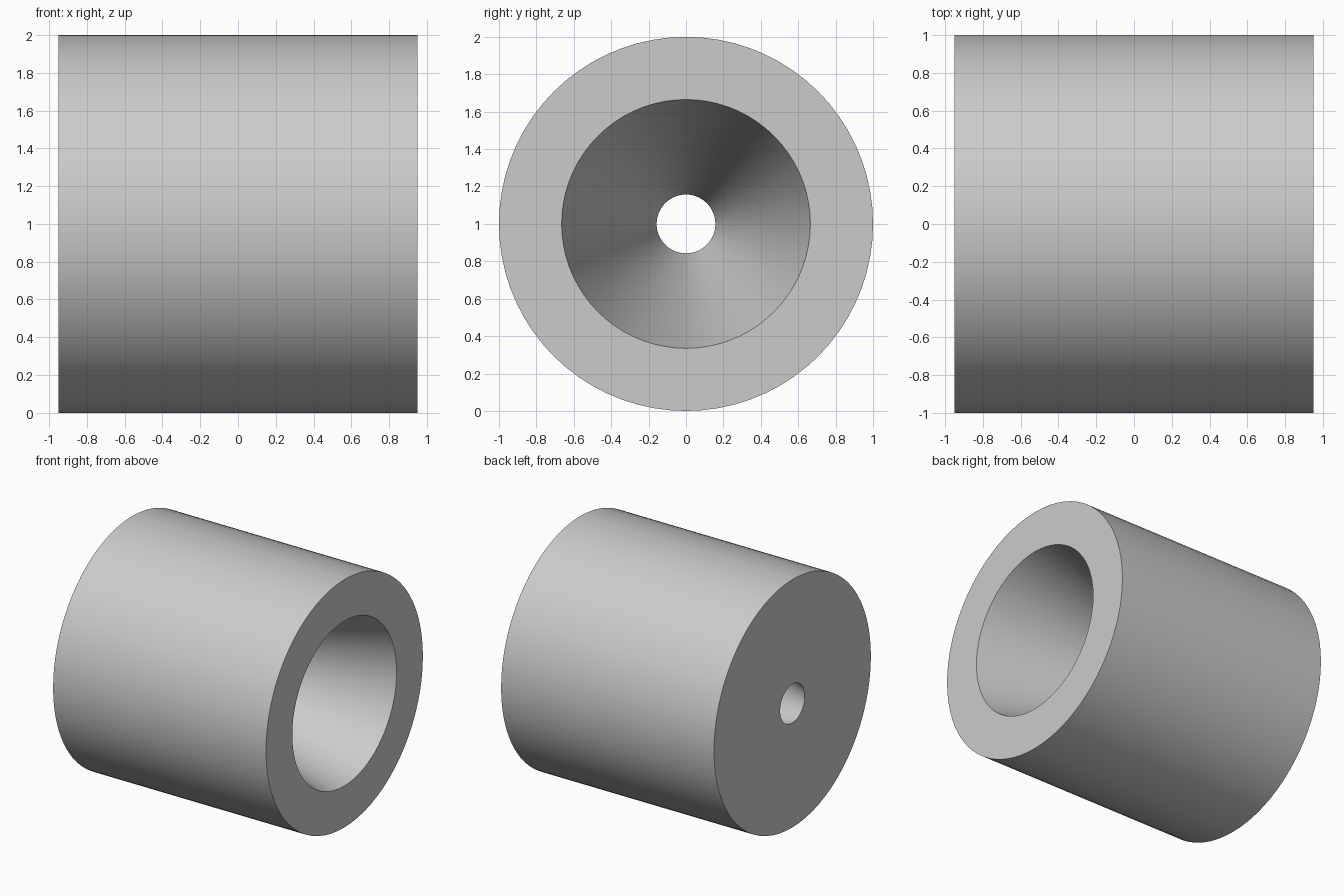
import bpy
import bmesh
import math
from mathutils import Vector

cube = bpy.data.objects.get("Cube")
if cube:
    bpy.data.objects.remove(cube, do_unlink=True)

SEGMENTS = 72
HALF_LENGTH = 0.95
OUTER, WIDE_BORE, NARROW_BORE = 1.0, 0.665, 0.157

# Single grey material
grey = bpy.data.materials.new("plain_grey")
grey.use_nodes = True
colour = (0.6, 0.6, 0.6, 1)
grey.diffuse_color = colour
grey.node_tree.nodes["Principled BSDF"].inputs["Base Color"].default_value = colour

# Wall cross-section as (x, radius), revolved around the x axis
profile = [(-HALF_LENGTH, OUTER), (HALF_LENGTH, OUTER),
           (HALF_LENGTH, WIDE_BORE), (-HALF_LENGTH, NARROW_BORE)]
bm = bmesh.new()
verts = [bm.verts.new((x, 0, r)) for x, r in profile]
edges = [bm.edges.new((verts[i - 1], verts[i])) for i in range(len(verts))]
bmesh.ops.spin(bm, geom=verts + edges, cent=Vector(), axis=Vector((1, 0, 0)),
               angle=math.tau, steps=SEGMENTS, use_merge=False)
bmesh.ops.remove_doubles(bm, verts=bm.verts, dist=0.0005)
bmesh.ops.recalc_face_normals(bm, faces=bm.faces)

# Cylinder with a tapered bore, wide at the +x end
mesh = bpy.data.meshes.new("tapered_bore_cylinder")
bm.to_mesh(mesh)
bm.free()
mesh.materials.append(grey)
body = bpy.data.objects.new("tapered_bore_cylinder", mesh)
body.location.z = OUTER
bpy.context.collection.objects.link(body)

# Smooth the round walls, keep the rims sharp
bpy.ops.object.select_all(action='DESELECT')
body.select_set(True)
bpy.context.view_layer.objects.active = body
bpy.ops.object.shade_smooth_by_angle(angle=math.radians(30))
